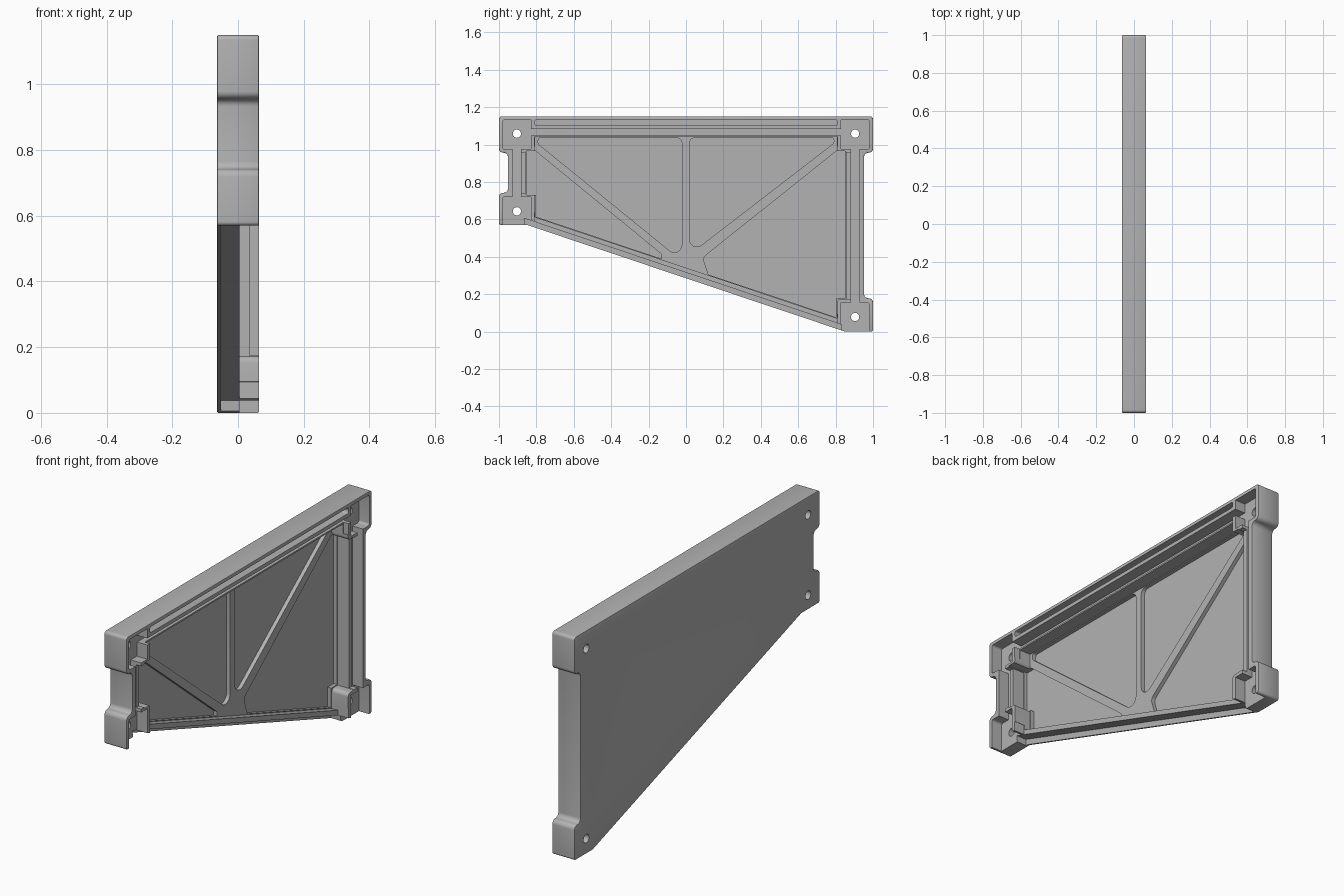
import bpy, bmesh, math
from mathutils import Vector

cube = bpy.data.objects.get("Cube")
if cube:
    bpy.data.objects.remove(cube, do_unlink=True)

BACK, FRONT = -0.064, 0.064


def rounded(points, steps=6):
    """Fillet a (y, z[, radius]) polygon."""
    out = []
    n = len(points)
    for i, p in enumerate(points):
        c = Vector(p[:2])
        r = p[2] if len(p) > 2 else 0
        if not r:
            out.append(c)
            continue
        a = (Vector(points[i - 1][:2]) - c).normalized()
        b = (Vector(points[(i + 1) % n][:2]) - c).normalized()
        half = a.angle(b) / 2
        centre = c + (a + b).normalized() * (r / math.sin(half))
        t = r / math.tan(half)
        u, v = c + a * t - centre, c + b * t - centre
        sweep = u.angle(v)
        for k in range(steps + 1):
            f = k / steps
            w = (u * math.sin((1 - f) * sweep) + v * math.sin(f * sweep)) / math.sin(sweep)
            out.append(centre + w)
    return out


def prism(name, points, x0, x1, edge=0):
    """Extrude a (y, z) polygon along x."""
    bm = bmesh.new()
    cap = bm.faces.new([bm.verts.new((x0, p[0], p[1])) for p in rounded(points)])
    ext = bmesh.ops.extrude_face_region(bm, geom=[cap])["geom"]
    bmesh.ops.translate(bm, vec=(x1 - x0, 0, 0), verts=[g for g in ext if isinstance(g, bmesh.types.BMVert)])
    bmesh.ops.recalc_face_normals(bm, faces=bm.faces)
    if edge:
        rims = [e for e in bm.edges if abs(e.verts[0].co.x - e.verts[1].co.x) < 1e-6]
        bmesh.ops.bevel(bm, geom=rims, offset=edge, segments=2, profile=0.5, affect="EDGES")
    mesh = bpy.data.meshes.new(name)
    bm.to_mesh(mesh)
    bm.free()
    obj = bpy.data.objects.new(name, mesh)
    bpy.context.collection.objects.link(obj)
    return obj


cutters = []


def cut(name, points, x0, x1=0.1):
    cutters.append(prism(name, points, x0, x1))


def box(y0, y1, z0, z1):
    return [(y0, z0), (y1, z0), (y1, z1), (y0, z1)]


def slope(y, lift=0.0):
    """Height of the slanted lower edge."""
    return 0.57 - 0.335 * (y + 0.85) + lift


# Outer silhouette with four corner blocks
R = 0.023
panel = prism("bracket_panel", [
    (-1, 0.57, 0.012), (-1, 0.742, R), (-0.952, 0.742, R), (-0.952, 0.956, R), (-1, 0.956, R),
    (-1, 1.15, 0.015), (1, 1.15, 0.015), (1, 0.956, R), (0.952, 0.956, R), (0.952, 0.178, R),
    (1, 0.178, R), (1, 0, 0.012), (0.85, 0), (-0.85, 0.57)], BACK, FRONT, 0.004)

# Large inner recess stepping around the corner blocks
cut("inner_recess", [
    (-0.807, 1.04), (0.807, 1.04), (0.807, 0.96, 0.02), (0.855, 0.96), (0.855, 0.173),
    (0.807, 0.173, 0.02), (0.807, slope(0.807, 0.056)), (-0.807, slope(-0.807, 0.056)),
    (-0.807, 0.735, 0.02), (-0.857, 0.735), (-0.857, 0.96), (-0.807, 0.96, 0.02)], -0.03)

# Pockets that leave the vertical and diagonal ribs standing
cut("upper_left_pocket", [(-0.79, 1.036, 0.012), (-0.79, 1.003, 0.012), (-0.022, 0.379, 0.04),
                          (-0.022, 1.036, 0.03)], -0.05)
cut("upper_right_pocket", [(0.79, 1.036, 0.012), (0.79, 1.007, 0.012), (0.018, 0.412, 0.04),
                           (0.018, 1.036, 0.03)], -0.05)
cut("lower_left_pocket", [
    (-0.803, 0.964), (-0.13, 0.413), (-0.13, slope(-0.13, 0.06)), (-0.803, slope(-0.803, 0.06)),
    (-0.803, 0.731), (-0.853, 0.731), (-0.853, 0.964)], -0.05)
cut("lower_right_pocket", [
    (0.803, 0.964), (0.09, 0.395, 0.03), (0.12, slope(0.12, 0.06)), (0.803, slope(0.803, 0.06)),
    (0.803, 0.177), (0.851, 0.177), (0.851, 0.964)], -0.05)

# Lowered inner rims beside the blocks and under the top rail
cut("top_rim_step", box(-0.81, 0.81, 0.99, 1.082), 0.035)
cut("left_rim_step", box(-0.885, -0.8, 0.737, 0.958), 0.035)
cut("right_rim_step", box(0.8, 0.885, 0.175, 0.958), 0.035)

# Slanted beam is low, with a thin ledge along its outside
cut("beam_step", [(-0.81, slope(-0.81, -0.1)), (0.81, slope(0.81, -0.1)),
                  (0.81, slope(0.81, 0.08)), (-0.81, slope(-0.81, 0.08))], 0.005)
cut("beam_ledge", [(-0.855, slope(-0.855, -0.1)), (0.84, slope(0.84, -0.1)),
                   (0.83, slope(0.83, 0.03)), (-0.865, slope(-0.865, 0.03))], -0.052)

# Channels: one per side joins its two corner sockets, lower sockets open below
FLOOR = 0.004
for side, low, top in ((-1, 0.5, 0.72), (1, -0.1, 0.155)):
    name = "left" if side < 0 else "right"
    shape = [(0.98, low), (0.98, top, 0.012), (0.928, top), (0.928, 0.975), (0.98, 0.975, 0.012),
             (0.98, 1.132, 0.012), (0.83, 1.132), (0.83, 0.975), (0.881, 0.975), (0.881, top),
             (0.83, top), (0.83, low)]
    cut(name + "_channel", [(side * p[0],) + p[1:] for p in shape], FLOOR)
cut("top_groove", box(-0.84, 0.84, 1.048, 1.083), FLOOR + 0.001)
cut("top_slot", [(-0.81, 1.102, 0.012), (0.81, 1.102, 0.012), (0.81, 1.132, 0.012),
                 (-0.81, 1.132, 0.012)], FLOOR)

# Screw holes
for y, z in ((-0.904, 1.058), (0.904, 1.058), (-0.904, 0.643), (0.904, 0.078)):
    ring = [(y + 0.022 * math.cos(k * math.pi / 12), z + 0.022 * math.sin(k * math.pi / 12))
            for k in range(24)]
    cut("screw_hole", ring, -0.1)

# Carve everything, then discard the cutters
for c in cutters:
    mod = panel.modifiers.new(c.name, "BOOLEAN")
    mod.operation = "DIFFERENCE"
    mod.solver = "EXACT"
    mod.object = c
bpy.context.view_layer.update()
carved = bpy.data.meshes.new_from_object(panel.evaluated_get(bpy.context.evaluated_depsgraph_get()))
panel.modifiers.clear()
panel.data = carved
for c in cutters:
    bpy.data.objects.remove(c, do_unlink=True)

# Plain grey finish
grey = bpy.data.materials.new("plain_grey")
grey.use_nodes = True
colour = (0.45, 0.45, 0.45, 1)
grey.diffuse_color = colour
grey.node_tree.nodes["Principled BSDF"].inputs["Base Color"].default_value = colour
carved.materials.clear()
carved.materials.append(grey)

bpy.ops.object.select_all(action="DESELECT")
panel.select_set(True)
bpy.context.view_layer.objects.active = panel
bpy.ops.object.shade_smooth_by_angle(angle=math.radians(30))
